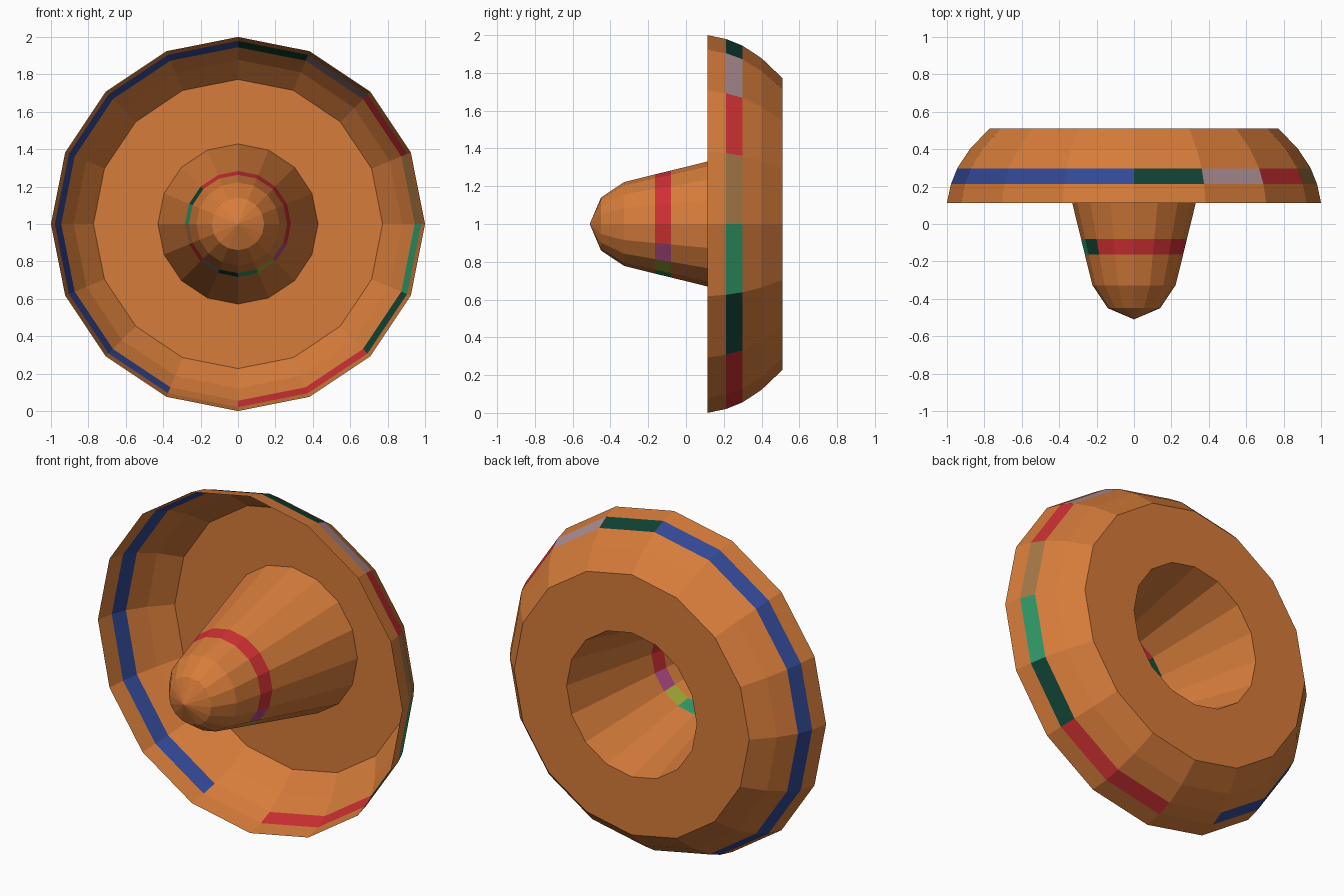
import bpy, bmesh, math

if "Cube" in bpy.data.objects:
    bpy.data.objects.remove(bpy.data.objects["Cube"])

SIDES = 16
AXIS_Z = 1.0


def srgb(r, g, b):
    lin = lambda c: (c / 12.92) if c <= 0.04045 else ((c + 0.055) / 1.055) ** 2.4
    return tuple(lin(c / 255) for c in (r, g, b)) + (1.0,)


COLOURS = {
    "orange": srgb(214, 124, 58),
    "blue": srgb(50, 72, 148),
    "dark_green": srgb(17, 66, 51),
    "dusty_pink": srgb(174, 144, 149),
    "red": srgb(206, 48, 50),
    "tan": srgb(164, 120, 70),
    "green": srgb(48, 152, 102),
    "purple": srgb(178, 74, 134),
    "lime": srgb(162, 168, 54),
}
NAMES = list(COLOURS)
MATS = []
for name, col in COLOURS.items():
    m = bpy.data.materials.new(name)
    m.diffuse_color = col
    m.use_nodes = True
    m.node_tree.nodes["Principled BSDF"].inputs["Base Color"].default_value = m.diffuse_color
    MATS.append(m)


def lathe(name, profile, band_row, band):
    """Revolve (radius, y) points about the y axis; one row of faces is the coloured band."""
    bm = bmesh.new()
    rings = []
    for r, y in profile:
        if r == 0:
            rings.append([bm.verts.new((0, y, AXIS_Z))] * SIDES)
            continue
        angles = [2 * math.pi * k / SIDES for k in range(SIDES)]
        rings.append([bm.verts.new((r * math.sin(a), y, AXIS_Z + r * math.cos(a))) for a in angles])
    for row, (a, b) in enumerate(zip(rings, rings[1:])):
        for k in range(SIDES):
            n = (k + 1) % SIDES
            corners = list(dict.fromkeys((a[k], b[k], b[n], a[n])))
            f = bm.faces.new(corners)
            f.material_index = NAMES.index(band[k]) if row == band_row else 0
    me = bpy.data.meshes.new(name)
    bm.to_mesh(me)
    bm.free()
    for m in MATS:
        me.materials.append(m)
    ob = bpy.data.objects.new(name, me)
    bpy.context.collection.objects.link(ob)
    return ob


# Stripe colours per side, clockwise from the top as seen from the front
run = ["dark_green", "dusty_pink", "red", "tan", "green", "dark_green"]
brim_band = run + ["red"] * 2 + ["orange"] + ["blue"] * 7
crown_band = ["red"] * 5 + ["purple", "lime", "green"] + run + ["red"] * 2

# Hollow pointed crown
lathe("hat_crown",
      [(0, -0.51), (0.14, -0.45), (0.222, -0.328), (0.263, -0.163), (0.283, -0.08), (0.428, 0.51)],
      3, crown_band)

# Flat brim with its edge curled towards the front
lathe("hat_brim",
      [(0.428, 0.51), (0.773, 0.51), (0.878, 0.40), (0.945, 0.298), (0.979, 0.213), (1.0, 0.113)],
      3, brim_band)
